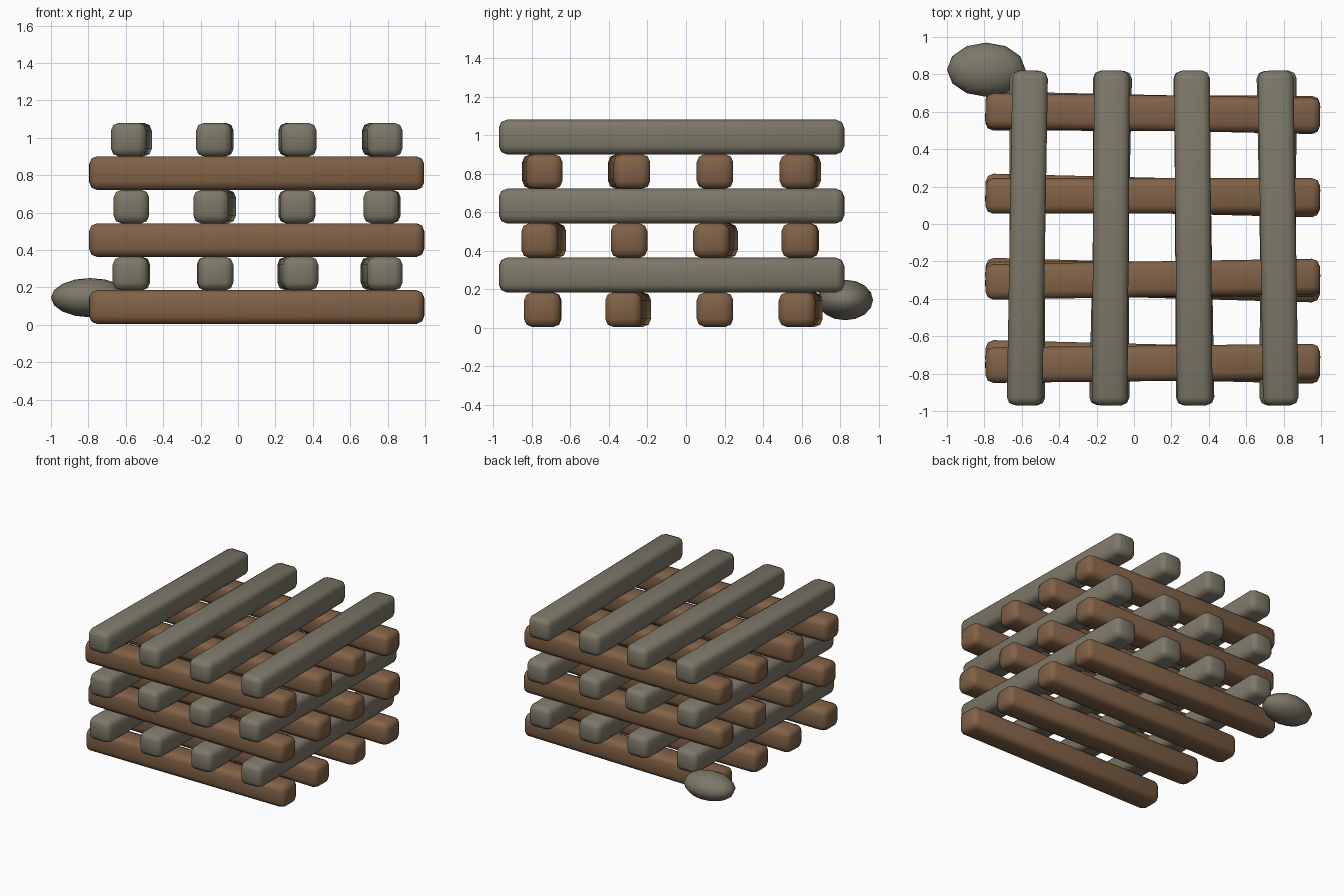
import bpy
import math

old = bpy.data.objects.get("Cube")
if old:
    bpy.data.objects.remove(old, do_unlink=True)


def material(name, colour):
    m = bpy.data.materials.new(name)
    m.use_nodes = True
    m.diffuse_color = (*colour, 1)
    m.node_tree.nodes["Principled BSDF"].inputs["Base Color"].default_value = (*colour, 1)
    return m


BROWN = material("warm brown wood", (0.22, 0.12, 0.062))
GREY = material("weathered grey wood", (0.205, 0.187, 0.14))

LENGTH, WIDTH, HEIGHT = 1.79, 0.19, 0.18
MID_X, MID_Y = 0.1, -0.075


def log(name, start, end, z, mat):
    """Chamfered beam laid between two end centres."""
    dx, dy = end[0] - start[0], end[1] - start[1]
    centre = ((start[0] + end[0]) / 2, (start[1] + end[1]) / 2, z)
    bpy.ops.mesh.primitive_cube_add(size=1, location=centre)
    ob = bpy.context.object
    ob.name = name
    ob.scale = (LENGTH, WIDTH, HEIGHT)
    bpy.ops.object.transform_apply(location=False, rotation=False, scale=True)
    ob.rotation_euler.z = math.atan2(dy, dx)
    ob.data.materials.append(mat)
    bevel = ob.modifiers.new("chamfer", "BEVEL")
    bevel.width = 0.042
    bevel.segments = 2
    bpy.ops.object.modifier_apply(modifier="chamfer")
    bpy.ops.object.shade_smooth_by_angle(angle=math.radians(50))


# Each pair is the sideways position of a log's two ends, layer by layer
cross_layers = [  # left end, right end
    [(-0.745, -0.74), (-0.325, -0.275), (0.15, 0.15), (0.575, 0.615)],
    [(-0.76, -0.715), (-0.295, -0.295), (0.13, 0.175), (0.59, 0.595)],
    [(-0.735, -0.755), (-0.28, -0.31), (0.15, 0.15), (0.58, 0.605)],
]
long_layers = [  # front end, back end
    [(-0.575, -0.565), (-0.12, -0.125), (0.335, 0.305), (0.785, 0.75)],
    [(-0.57, -0.57), (-0.145, -0.105), (0.32, 0.31), (0.765, 0.775)],
    [(-0.585, -0.555), (-0.13, -0.118), (0.325, 0.31), (0.785, 0.757)],
]
half = LENGTH / 2

# Brown logs run side to side, grey logs run front to back
for i in range(3):
    z = 0.095 + i * 0.358
    for j, (a, b) in enumerate(cross_layers[i]):
        log(f"cross_log_{i + 1}_{j + 1}", (MID_X - half, b), (MID_X + half, a), z, BROWN)
    for j, (a, b) in enumerate(long_layers[i]):
        log(f"long_log_{i + 1}_{j + 1}", (a, MID_Y - half), (b, MID_Y + half), z + 0.179, GREY)

# Flattened stone at the back right corner
bpy.ops.mesh.primitive_uv_sphere_add(segments=12, ring_count=8, radius=1,
                                     location=(-0.79, 0.825, 0.145))
stone = bpy.context.object
stone.name = "stone"
stone.scale = (0.21, 0.145, 0.105)
stone.data.materials.append(GREY)
bpy.ops.object.shade_smooth_by_angle(angle=math.radians(60))
